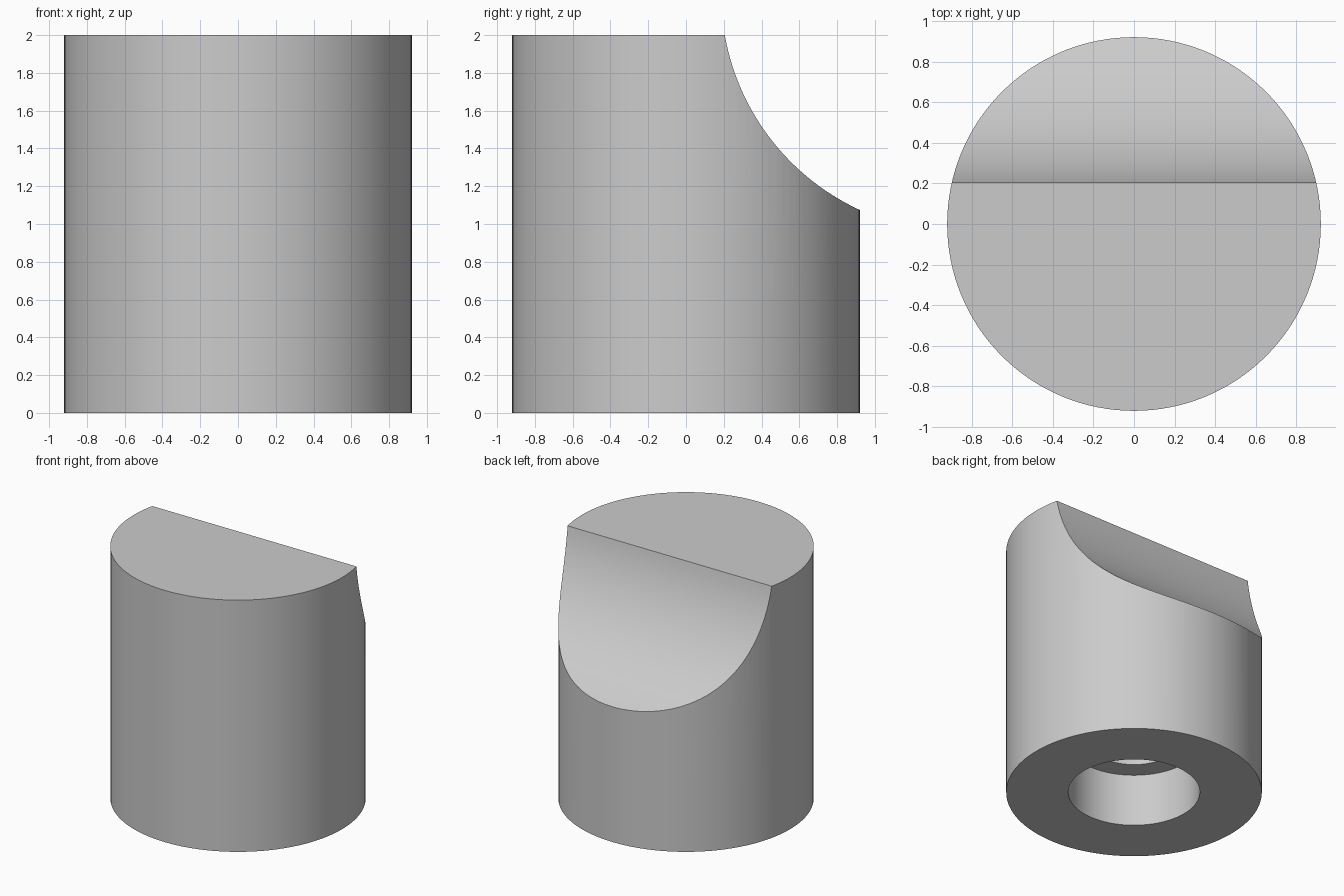
import bpy, bmesh, math

if "Cube" in bpy.data.objects:
    bpy.data.objects.remove(bpy.data.objects["Cube"])

R, H = 0.92, 2.0

# Turned body: outer wall, flat top, and stepped bore from below
profile = [(0, 1.0), (0.32, 1.0), (0.32, 0.415), (0.474, 0.415),
           (0.474, 0), (R, 0), (R, H), (0, H)]
bm = bmesh.new()
verts = [bm.verts.new((r, 0, z)) for r, z in profile]
edges = [bm.edges.new(pair) for pair in zip(verts, verts[1:])]
bmesh.ops.spin(bm, geom=verts + edges, cent=(0, 0, 0), axis=(0, 0, 1),
               angle=math.tau, steps=128)
bmesh.ops.remove_doubles(bm, verts=bm.verts, dist=1e-4)
bmesh.ops.recalc_face_normals(bm, faces=bm.faces)
mesh = bpy.data.meshes.new("round_body")
bm.to_mesh(mesh)
bm.free()
body = bpy.data.objects.new("round_body", mesh)
bpy.context.collection.objects.link(body)

# Large horizontal cylinder that scoops out the upper back
bpy.ops.mesh.primitive_cylinder_add(vertices=256, radius=1.261, depth=3,
                                    location=(0, 1.447, 2.22),
                                    rotation=(0, math.pi / 2, 0))
cutter = bpy.context.object
cutter.name = "scoop_cutter"
cutter.hide_render = True

scoop = body.modifiers.new("scoop", 'BOOLEAN')
scoop.operation = 'DIFFERENCE'
scoop.solver = 'EXACT'
scoop.object = cutter

# Apply the cut, discard the cutter and smooth the curved walls
bpy.ops.object.select_all(action='DESELECT')
body.select_set(True)
bpy.context.view_layer.objects.active = body
bpy.ops.object.modifier_apply(modifier=scoop.name)
bpy.data.objects.remove(cutter)
bpy.ops.object.shade_smooth_by_angle(angle=math.radians(25))
